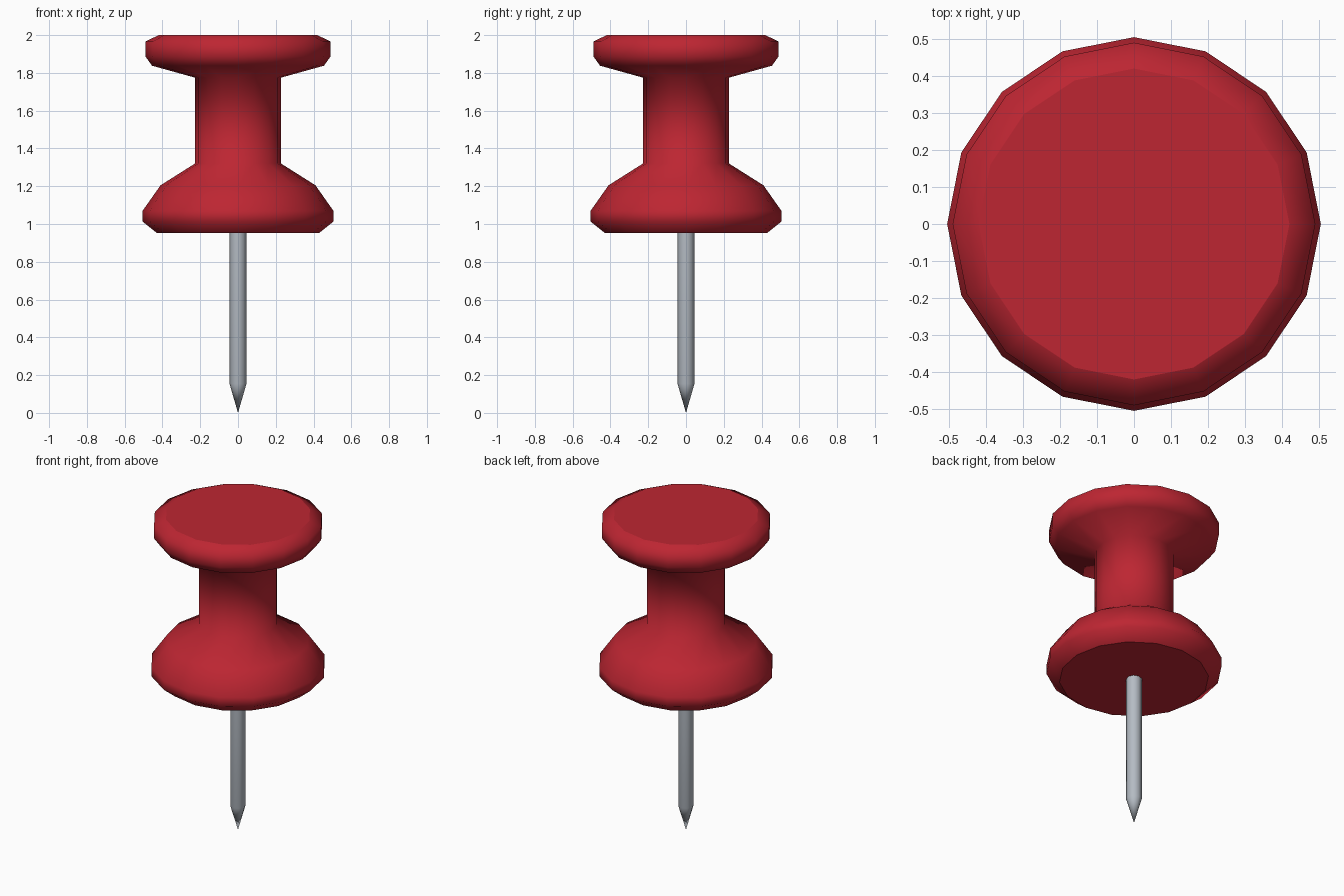
import bpy, bmesh, math

if "Cube" in bpy.data.objects:
    bpy.data.objects.remove(bpy.data.objects["Cube"])


def material(name, rgb):
    m = bpy.data.materials.new(name)
    m.diffuse_color = (*rgb, 1.0)
    m.use_nodes = True
    m.node_tree.nodes["Principled BSDF"].inputs["Base Color"].default_value = m.diffuse_color
    return m


def lathe(name, profile, sides, mat):
    """Revolve (radius, z) points round z; flat caps with sharp rims."""
    bm = bmesh.new()
    rings = []
    for r, z in profile:
        if r == 0:
            rings.append([bm.verts.new((0, 0, z))] * sides)
        else:
            rings.append([bm.verts.new((r * math.cos(2 * math.pi * i / sides),
                                        r * math.sin(2 * math.pi * i / sides), z))
                          for i in range(sides)])
    for a, b in zip(rings, rings[1:]):
        for i in range(sides):
            j = (i + 1) % sides
            quad = list(dict.fromkeys((a[i], a[j], b[j], b[i])))
            bm.faces.new(quad).smooth = True
    for ring in (rings[0], rings[-1]):
        if len(set(ring)) > 2:
            cap = bm.faces.new(ring)
            for e in cap.edges:
                e.smooth = False
    bmesh.ops.recalc_face_normals(bm, faces=bm.faces)
    mesh = bpy.data.meshes.new(name)
    bm.to_mesh(mesh)
    bm.free()
    mesh.materials.append(mat)
    obj = bpy.data.objects.new(name, mesh)
    bpy.context.collection.objects.link(obj)
    return obj


red = material("red plastic", (0.51, 0.019, 0.032))
steel = material("steel", (0.46, 0.50, 0.55))

# Handle: flared collar, straight grip and flat head
lathe("handle", [(0.43, 0.953), (0.505, 1.013), (0.505, 1.07), (0.41, 1.205),
                 (0.228, 1.32), (0.228, 1.775), (0.455, 1.838), (0.49, 1.887),
                 (0.49, 1.966), (0.42, 2.0)], 16, red)

# Needle: thin shaft with a pointed tip
lathe("needle", [(0, 0.0), (0.045, 0.155), (0.045, 1.0)], 8, steel)
